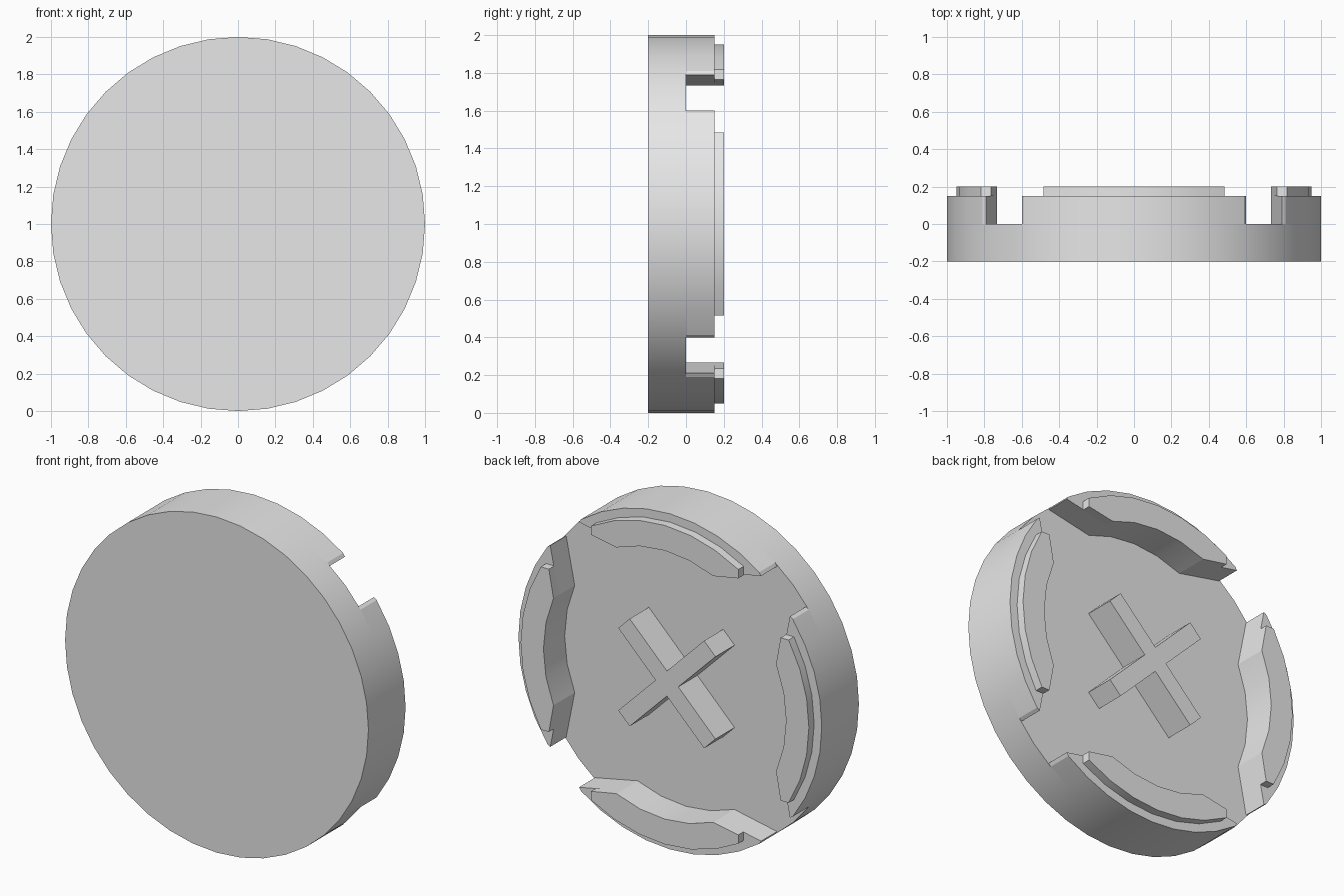
import bpy, bmesh
from math import sin, cos, radians, pi

cube = bpy.data.objects.get("Cube")
if cube:
    bpy.data.objects.remove(cube, do_unlink=True)

grey = bpy.data.materials.new("plain_grey")
grey.use_nodes = True
colour = (0.8, 0.8, 0.8, 1)
grey.diffuse_color = colour
grey.node_tree.nodes["Principled BSDF"].inputs["Base Color"].default_value = colour


def arc(radius, start, end, steps):
    """Points on an arc in the x-z plane, angles in degrees."""
    angles = [radians(start + (end - start) * i / steps) for i in range(steps + 1)]
    return [(radius * cos(a), radius * sin(a)) for a in angles]


def prism(name, outline, y0, y1, turn=0):
    """Extrude an x-z outline along y, turned about the disc axis."""
    c, s = cos(turn), sin(turn)
    bm = bmesh.new()
    verts = [bm.verts.new((x * c - z * s, y0, x * s + z * c + 1)) for x, z in outline]
    face = bm.faces.new(verts)
    moved = bmesh.ops.extrude_face_region(bm, geom=[face])["geom"]
    bmesh.ops.translate(bm, vec=(0, y1 - y0, 0),
                        verts=[v for v in moved if isinstance(v, bmesh.types.BMVert)])
    bmesh.ops.recalc_face_normals(bm, faces=bm.faces)
    mesh = bpy.data.meshes.new(name)
    bm.to_mesh(mesh)
    bm.free()
    mesh.materials.append(grey)
    obj = bpy.data.objects.new(name, mesh)
    bpy.context.collection.objects.link(obj)
    bpy.ops.object.select_all(action="DESELECT")
    obj.select_set(True)
    bpy.context.view_layer.objects.active = obj
    bpy.ops.object.shade_smooth_by_angle(angle=radians(20))
    return obj


# Front plate
prism("disc_plate", arc(1, 0, 351, 39), -0.2, 0)

# Rim segments with wedge ends, each carrying a raised lip
inner = arc(0.8, 23.5, -23.5, 4)
rim = [(0.79, -0.6)] + arc(1, -36, 36, 8) + [(0.79, 0.6)] + inner
lip = [(0.764, -0.485)] + arc(0.95, -30.7, 30.7, 6) + [(0.764, 0.485)] + inner
for i, side in enumerate(("left", "top", "right", "bottom")):
    prism("rim_" + side, rim, 0, 0.15, i * pi / 2)
    prism("lip_" + side, lip, 0.15, 0.2, i * pi / 2)

# Diagonal cross in the middle of the back, as one outline
a, w = 0.4, 0.053
cross = [(a, -w), (a, w), (w, w), (w, a), (-w, a), (-w, w),
         (-a, w), (-a, -w), (-w, -w), (-w, -a), (w, -a), (w, -w)]
prism("back_cross", cross, 0, 0.18, pi / 4)
